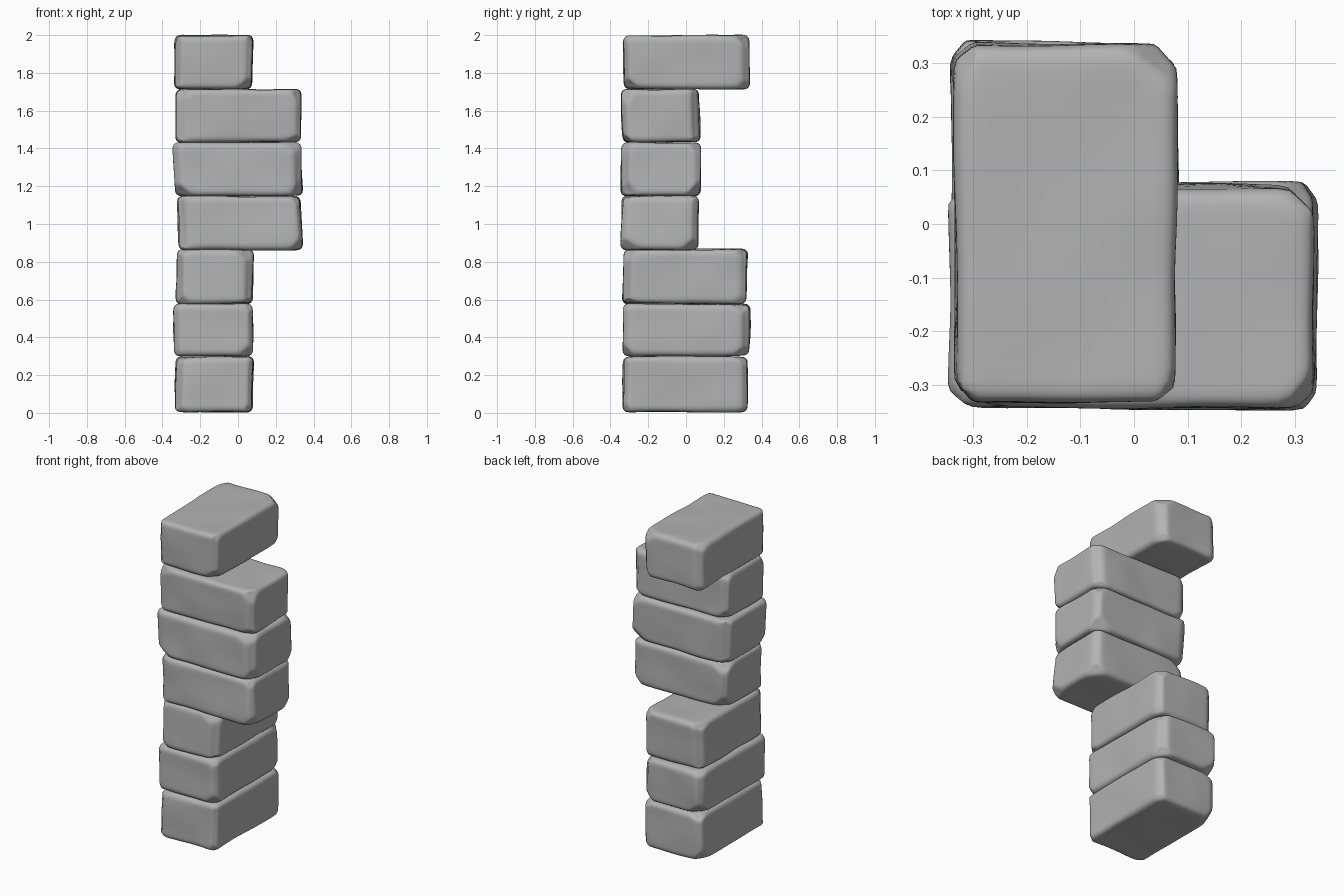
import bpy, bmesh, math, random
from mathutils import Vector, noise

default = bpy.data.objects.get("Cube")
if default:
    bpy.data.objects.remove(default, do_unlink=True)

GREY = (0.45, 0.45, 0.45, 1)
stone_grey = bpy.data.materials.new("stone_grey")
stone_grey.use_nodes = True
stone_grey.diffuse_color = GREY
shader = stone_grey.node_tree.nodes["Principled BSDF"]
shader.inputs["Base Color"].default_value = GREY
shader.inputs["Roughness"].default_value = 0.9


def worn_stone(name, low, high, seed):
    """Rounded block with chipped corners and gently uneven faces."""
    rng = random.Random(seed)
    low, high = Vector(low), Vector(high)
    center, half = (low + high) / 2, (high - low) / 2
    radius = 0.035
    inner = half - Vector((radius,) * 3)

    # Chips: slanting planes that shave upright edges and corners
    chips = []
    for sx in (-1, 1):
        for sy in (-1, 1):
            for sz in (-1, 0, 1):
                n = Vector((sx * rng.uniform(0.5, 1), sy * rng.uniform(0.5, 1),
                            sz * rng.uniform(0.4, 1))).normalized()
                support = sum(abs(n[i]) * half[i] for i in range(3))
                depth = rng.uniform(0.018, 0.036) if sz == 0 else rng.uniform(0.03, 0.06)
                chips.append((n, support - depth))
    lean = Vector((rng.uniform(-1, 1), rng.uniform(-1, 1), 0)) * 0.007

    bm = bmesh.new()
    bmesh.ops.create_cube(bm, size=2)
    bmesh.ops.subdivide_edges(bm, edges=bm.edges[:], cuts=23, use_grid_fill=True)
    for v in bm.verts:
        # Crowd the grid toward the edges, then round them
        p = Vector([math.sin(v.co[i] * math.pi / 2) * half[i] for i in range(3)])
        core = Vector([max(-inner[i], min(inner[i], p[i])) for i in range(3)])
        normal = (p - core).normalized()
        p = core + normal * radius
        for n, limit in chips:
            over = p.dot(n) - limit
            if over > 0:
                p -= n * over
        dent = noise.noise(p * 5 + Vector((seed * 7.3, 0, 0)))
        p -= normal * (0.004 + 0.008 * dent)
        p += lean * (p.z / half.z)
        v.co = p + center
    bmesh.ops.smooth_vert(bm, verts=bm.verts[:], factor=0.5,
                          use_axis_x=True, use_axis_y=True, use_axis_z=True)
    for f in bm.faces:
        f.smooth = True
    bmesh.ops.recalc_face_normals(bm, faces=bm.faces[:])
    mesh = bpy.data.meshes.new(name)
    bm.to_mesh(mesh)
    bm.free()
    mesh.materials.append(stone_grey)
    obj = bpy.data.objects.new(name, mesh)
    bpy.context.collection.objects.link(obj)
    return obj


# Corner quoins, bottom to top: extents of each stone
stones = [
    ("base_stone", (-0.335, -0.337, 0.0), (0.083, 0.33, 0.302)),
    ("second_stone", (-0.342, -0.337, 0.298), (0.08, 0.342, 0.58)),
    ("third_stone", (-0.328, -0.335, 0.573), (0.083, 0.325, 0.87)),
    ("fourth_stone", (-0.32, -0.344, 0.86), (0.338, 0.068, 1.152)),
    ("fifth_stone", (-0.342, -0.346, 1.145), (0.342, 0.082, 1.434)),
    ("sixth_stone", (-0.333, -0.344, 1.428), (0.338, 0.074, 1.718)),
    ("top_stone", (-0.338, -0.335, 1.71), (0.08, 0.338, 2.003)),
]
for i, (name, low, high) in enumerate(stones):
    worn_stone(name, low, high, i + 1)
